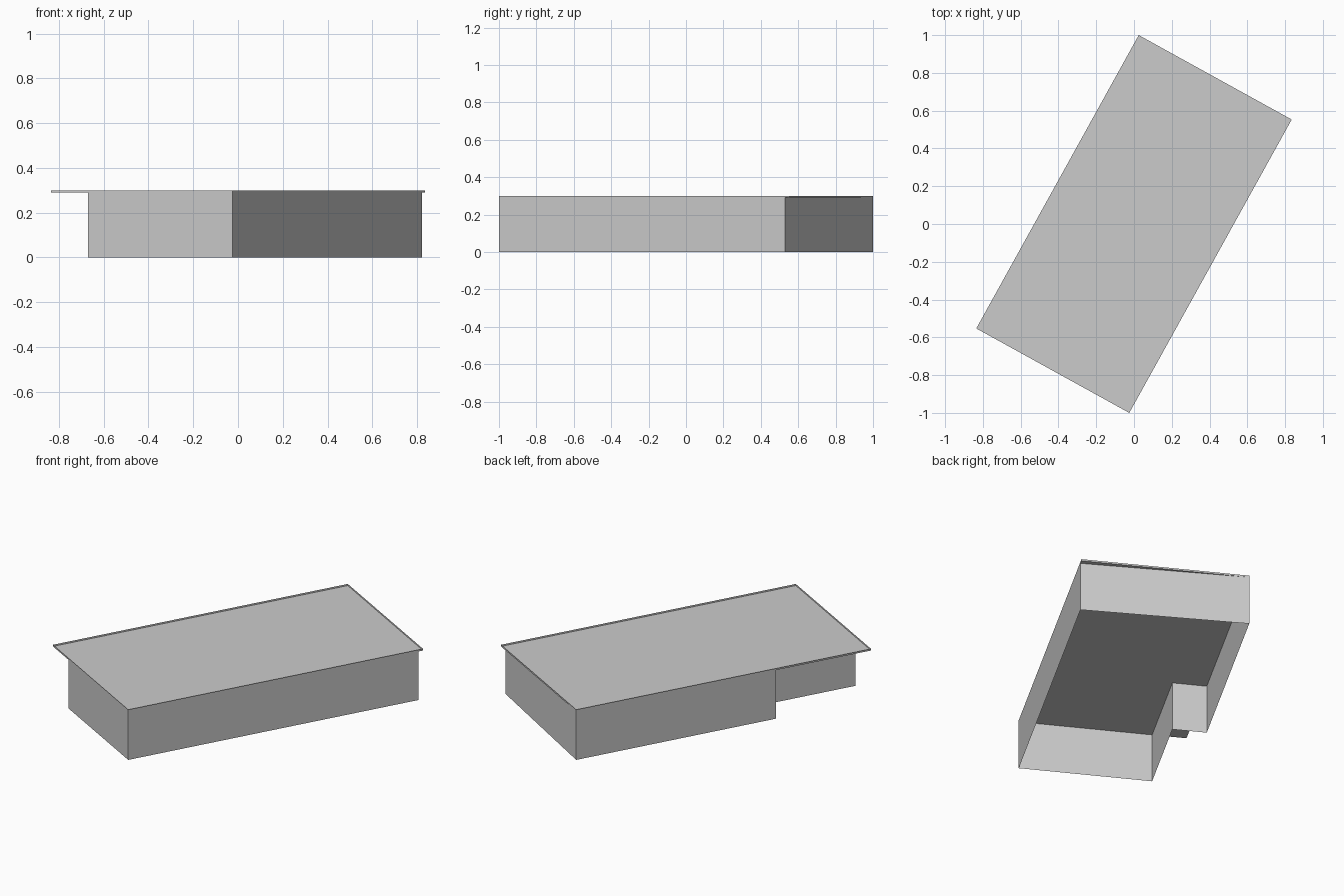
import bpy
import bmesh
from mathutils import Vector

cube = bpy.data.objects.get("Cube")
if cube:
    bpy.data.objects.remove(cube)

# Single flat colour
grey = bpy.data.materials.new("light grey")
grey.use_nodes = True
colour = (0.6, 0.6, 0.6, 1)
grey.diffuse_color = colour
grey.node_tree.nodes["Principled BSDF"].inputs["Base Color"].default_value = colour

# Plan corners of the rotated rectangle
north = Vector((0.025, 1.0))
east = Vector((0.835, 0.553))
south = Vector((-0.025, -1.0))
west = Vector((-0.835, -0.553))
DECK, TOP = 0.29, 0.30


def sheet(name, outline, bottom, top, floor=False):
    """Thin upright band around a closed outline, with an optional floor."""
    bm = bmesh.new()
    low = [bm.verts.new((p.x, p.y, bottom)) for p in outline]
    high = [bm.verts.new((p.x, p.y, top)) for p in outline]
    for i in range(len(outline)):
        j = (i + 1) % len(outline)
        bm.faces.new((low[i], low[j], high[j], high[i]))
    if floor:
        bm.faces.new(low)
    mesh = bpy.data.meshes.new(name)
    bm.to_mesh(mesh)
    bm.free()
    mesh.materials.append(grey)
    obj = bpy.data.objects.new(name, mesh)
    bpy.context.collection.objects.link(obj)
    return obj


# Roof deck with a shallow raised rim
sheet("roof_tray", [south, east, north, west], DECK, TOP, floor=True)

# Walls, open below, with a recessed corner under the roof
wall_east = east.lerp(south, 0.016)
front_end = south.lerp(west, 0.795)
side_end = north.lerp(west, 0.677)
inner_corner = side_end + (front_end - west)
sheet("walls", [south, wall_east, north, side_end, inner_corner, front_end],
      0, DECK)
